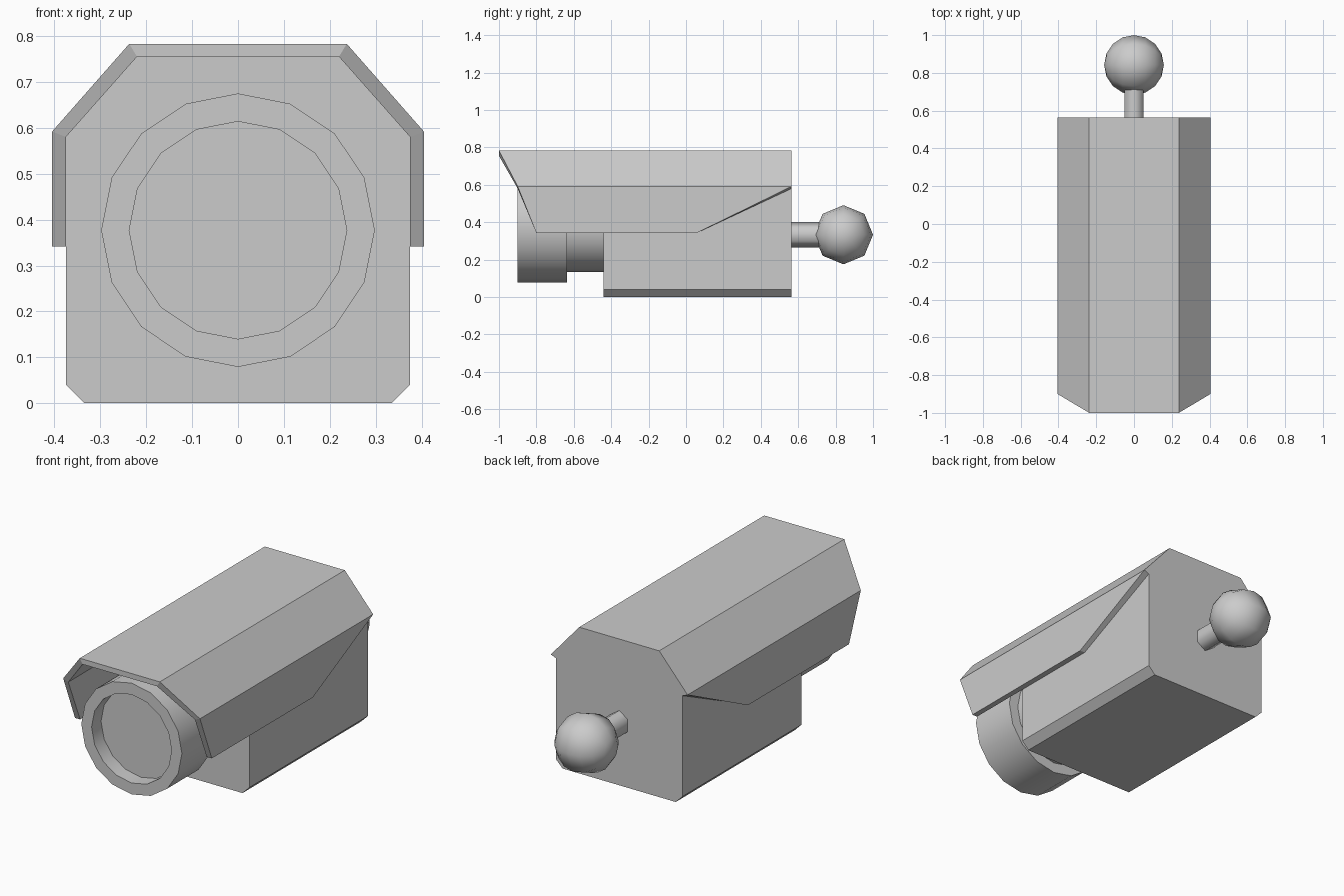
import bpy, bmesh
from math import sin, cos, tau, radians

if "Cube" in bpy.data.objects:
    bpy.data.objects.remove(bpy.data.objects["Cube"])


def finish(name, bm, smooth_angle=None):
    bmesh.ops.recalc_face_normals(bm, faces=bm.faces)
    mesh = bpy.data.meshes.new(name)
    bm.to_mesh(mesh)
    bm.free()
    if smooth_angle:
        mesh.shade_smooth()
        mesh.set_sharp_from_angle(angle=radians(smooth_angle))
    obj = bpy.data.objects.new(name, mesh)
    bpy.context.collection.objects.link(obj)
    return obj


def loft(name, loops, smooth_angle=None):
    """Skin equal-length closed loops and cap both ends."""
    bm = bmesh.new()
    rings = [[bm.verts.new(p) for p in loop] for loop in loops]
    n = len(rings[0])
    for a, b in zip(rings, rings[1:]):
        for i in range(n):
            j = (i + 1) % n
            bm.faces.new((a[i], a[j], b[j], b[i]))
    bm.faces.new(rings[0])
    bm.faces.new(rings[-1])
    return finish(name, bm, smooth_angle)


def ring(y, rx, rz, cz, sides):
    return [(rx * sin(tau * i / sides), y, cz + rz * cos(tau * i / sides))
            for i in range(sides)]


def mirrored(half):
    return half + [(-p[0], *p[1:]) for p in reversed(half)]


# Camera body: chamfered box profile extruded along y
body = mirrored([(0.335, 0), (0.375, 0.04), (0.375, 0.58), (0.22, 0.755)])
loft("camera_body", [[(x, y, z) for x, z in body] for y in (-0.44, 0.565)])

# Sun hood: folded sheet; each point is (x, z, front y, back y)
outer = mirrored([(0.405, 0.342, -0.8, 0.055), (0.405, 0.592, -0.9, 0.565),
                  (0.237, 0.783, -1.0, 0.565)])
inner = mirrored([(0.375, 0.342, -0.8, 0.055), (0.375, 0.58, -0.9, 0.565),
                  (0.22, 0.755, -1.0, 0.565)])
bm = bmesh.new()
of, ob, nf, nb = ([bm.verts.new((p[0], p[k], p[1])) for p in path]
                  for path, k in ((outer, 2), (outer, 3), (inner, 2), (inner, 3)))
edges = [of, ob, nb, nf]
for a, b in zip(edges, edges[1:] + edges[:1]):
    for i in range(5):
        bm.faces.new((a[i], a[i + 1], b[i + 1], b[i]))
for i in (0, 5):
    bm.faces.new([e[i] for e in edges])
finish("sun_hood", bm)

# Lens barrel with recessed glass and narrower neck
lens = [(-0.82, 0.237), (-0.9, 0.237), (-0.9, 0.298),
        (-0.635, 0.298), (-0.635, 0.242), (-0.43, 0.242)]
loft("lens_barrel", [ring(y, r, r, 0.377, 16) for y, r in lens], 40)

# Mount rod: hexagonal bar from the back of the body into the ball
loft("mount_rod", [ring(y, 0.058, 0.067, 0.333, 6) for y in (0.55, 0.8)], 70)

# Mount ball: eight-sided when seen along x
bpy.ops.mesh.primitive_uv_sphere_add(segments=8, ring_count=8, radius=0.158,
                                     location=(0, 0.842, 0.333),
                                     rotation=(0, radians(90), 0))
ball = bpy.context.object
ball.name = "mount_ball"
ball.data.shade_smooth()
